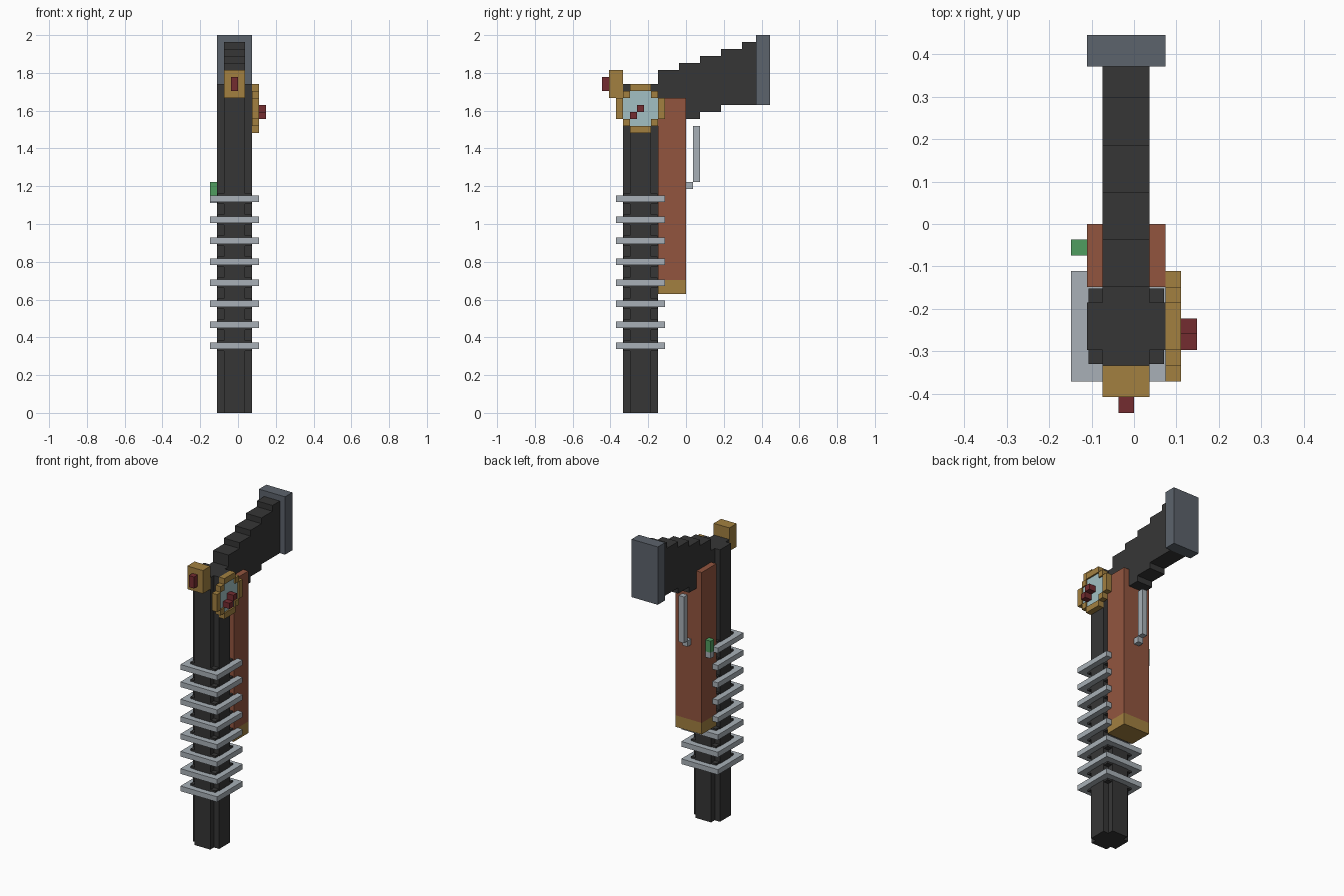
import bpy

# Remove the default cube only
cube = bpy.data.objects.get("Cube")
if cube:
    bpy.data.objects.remove(cube, do_unlink=True)

U = 2 / 54            # one grid cell
X0 = -U / 2           # centre line of the body


def material(name, *rgb):
    linear = [((c / 255 + 0.055) / 1.055) ** 2.4 for c in rgb] + [1.0]
    m = bpy.data.materials.new(name)
    m.use_nodes = True
    m.diffuse_color = linear
    m.node_tree.nodes["Principled BSDF"].inputs["Base Color"].default_value = linear
    return m


black = material("black_metal", 54, 54, 54)
wood = material("brown_wood", 146, 85, 63)
gold = material("aged_brass", 162, 128, 64)
steel = material("dark_steel", 92, 99, 108)
silver = material("light_steel", 168, 176, 183)
green = material("green", 80, 158, 96)
red = material("dark_red", 116, 44, 48)
glass = material("pale_blue", 162, 192, 195)

FACES = [(0, 2, 3, 1), (4, 5, 7, 6), (0, 1, 5, 4),
         (2, 6, 7, 3), (0, 4, 6, 2), (1, 3, 7, 5)]


def blocks(name, mat, *boxes):
    """One object from boxes of (x, y, z) ranges in cells; x from the body centre."""
    verts, faces = [], []
    for bx, by, bz in boxes:
        n = len(verts)
        verts += [(X0 + x * U, y * U, z * U) for x in bx for y in by for z in bz]
        faces += [[n + i for i in f] for f in FACES]
    mesh = bpy.data.meshes.new(name)
    mesh.from_pydata(verts, [], faces)
    mesh.materials.append(mat)
    ob = bpy.data.objects.new(name, mesh)
    bpy.context.scene.collection.objects.link(ob)
    return ob


NARROW, WIDE, PIN = (-1.5, 1.5), (-2.5, 2.5), (-0.5, 0.5)

# Barrel with a cross-shaped section
blocks("barrel", black,
       (WIDE, (-8, -5), (0, 47)),
       (NARROW, (-9, -4), (0, 47)))

# Cooling rings, with dark collars filling the barrel corners
for i in range(8):
    z = 9.6 + 3 * i
    blocks(f"ring_{i + 1}", silver, ((-3.5, 3.5), (-10, -3), (z - .45, z + .45)))
    blocks(f"ring_collar_{i + 1}", black,
           ((-2.4, 2.4), (-8.9, -4.1), (z - .75, z + .75)))

# Fore-end and its brass cap
blocks("fore_end", wood, (WIDE, (-4, 0), (19, 45)))
blocks("fore_end_cap", gold, (WIDE, (-4, 0), (17, 19)))

# Stepped stock and butt pad
steps = [(-4, -1, 41), (-1, 2, 42), (2, 5, 43), (5, 8, 44), (8, 10, 44)]
blocks("stock", black,
       *[(NARROW, (a, b), (low, 49 + i)) for i, (a, b, low) in enumerate(steps)])
blocks("butt_pad", steel, (WIDE, (10, 12), (44, 54)))

# Trigger lever behind the fore-end
blocks("trigger", silver,
       (PIN, (0, 1), (32, 33)),
       (PIN, (1, 2), (33, 41)))

# Front sight with its red bead
blocks("sight", gold, (NARROW, (-11, -9), (45, 49)))
blocks("sight_bead", red, (PIN, (-12, -11), (46, 48)))

# Round dial: rows of half widths, with the rim one cell outside the glass
dial_y, dial_z = -6.5, 43.5
rim, face = [], []
outer = {3: 1.5, 2: 2.5, 1: 3.5, 0: 3.5}
inner = {3: 0, 2: 1.5, 1: 2.5, 0: 2.5}
for row in range(-3, 4):
    o, n = outer[abs(row)], inner[abs(row)]
    z = (dial_z + row - .5, dial_z + row + .5)
    if n:
        face.append(((2.5, 3.25), (dial_y - n, dial_y + n), z))
        rim += [((2.5, 3.5), (dial_y - o, dial_y - n), z),
                ((2.5, 3.5), (dial_y + n, dial_y + o), z)]
    else:
        rim.append(((2.5, 3.5), (dial_y - o, dial_y + o), z))
blocks("dial_rim", gold, *rim)
blocks("dial_face", glass, *face)
blocks("dial_needle", red,
       ((3, 4.5), (-8, -7), (42, 43)),
       ((3, 4.5), (-7, -6), (43, 44)))

# Side button on a small mount
blocks("button", green, ((-3.5, -2.5), (-2, -1), (31, 33)))
blocks("button_mount", silver, ((-3.5, -2.5), (-2, -1), (30, 31)))
